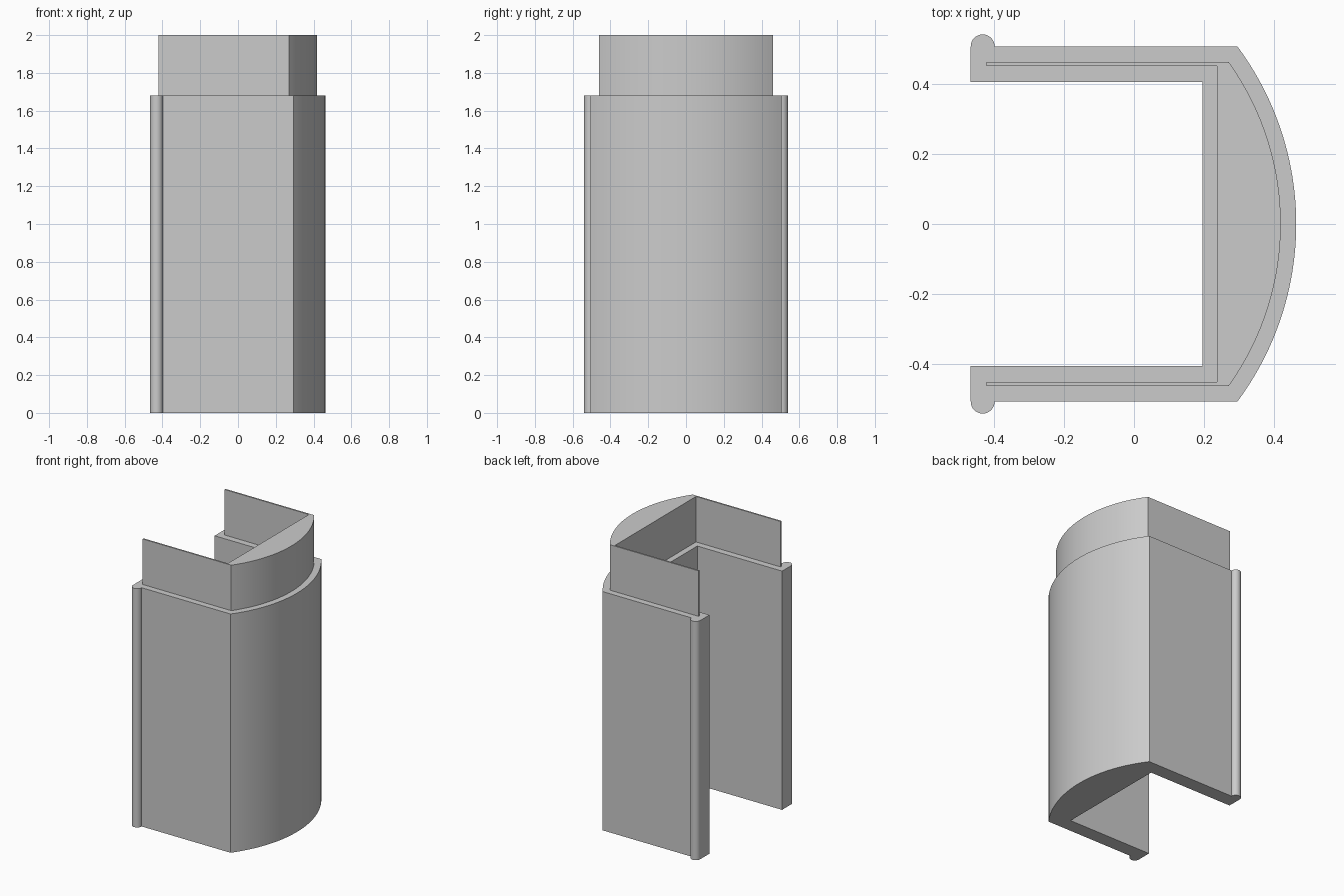
import bpy, bmesh, math

cube = bpy.data.objects.get("Cube")
if cube:
    bpy.data.objects.remove(cube)

grey = bpy.data.materials.new("plain grey")
grey.use_nodes = True
grey.diffuse_color = (0.6, 0.6, 0.6, 1)
grey.node_tree.nodes["Principled BSDF"].inputs["Base Color"].default_value = (0.6, 0.6, 0.6, 1)


def arc(cx, cy, r, start, end, steps):
    """Points along a circular arc, angles in radians."""
    angles = [start + (end - start) * i / steps for i in range(steps + 1)]
    return [(cx + r * math.cos(a), cy + r * math.sin(a)) for a in angles]


def bowed_front(corner_x, corner_y, tip_x, steps=24):
    """Half of the bowed face, from the tip to the corner."""
    sag = tip_x - corner_x
    r = (corner_y ** 2 + sag ** 2) / (2 * sag)
    return arc(tip_x - r, 0, r, 0, math.asin(corner_y / r), steps)


def extrude_profile(name, half, z0, z1):
    """Mirror a half outline across y = 0 and extrude it upright."""
    outline = half + [(x, -y) for x, y in reversed(half) if abs(y) > 1e-6]
    bm = bmesh.new()
    base = bm.faces.new([bm.verts.new((x, y, z0)) for x, y in outline])
    top = bmesh.ops.extrude_face_region(bm, geom=[base])["geom"]
    bmesh.ops.translate(bm, vec=(0, 0, z1 - z0),
                        verts=[v for v in top if isinstance(v, bmesh.types.BMVert)])
    bmesh.ops.recalc_face_normals(bm, faces=bm.faces)
    mesh = bpy.data.meshes.new(name)
    bm.to_mesh(mesh)
    bm.free()
    mesh.materials.append(grey)
    obj = bpy.data.objects.new(name, mesh)
    bpy.context.collection.objects.link(obj)
    bpy.ops.object.select_all(action="DESELECT")
    obj.select_set(True)
    bpy.context.view_layer.objects.active = obj
    bpy.ops.object.shade_smooth_by_angle(angle=math.radians(30))


# Main channel: bowed face, straight side walls, rounded bead on each free edge
channel = bowed_front(0.295, 0.505, 0.462)
channel += [(-0.397, 0.505)]
channel += arc(-0.431, 0.506, 0.034, 0, math.pi, 16)
channel += [(-0.465, 0.404), (0.195, 0.404)]
extrude_profile("channel_body", channel, 0, 1.68)

# Narrow tongue rising from the top: bowed block with thin side fins
tongue = bowed_front(0.27, 0.461, 0.418)
tongue += [(-0.42, 0.461), (-0.42, 0.45), (0.237, 0.45)]
extrude_profile("top_tongue", tongue, 1.68, 2.0)
